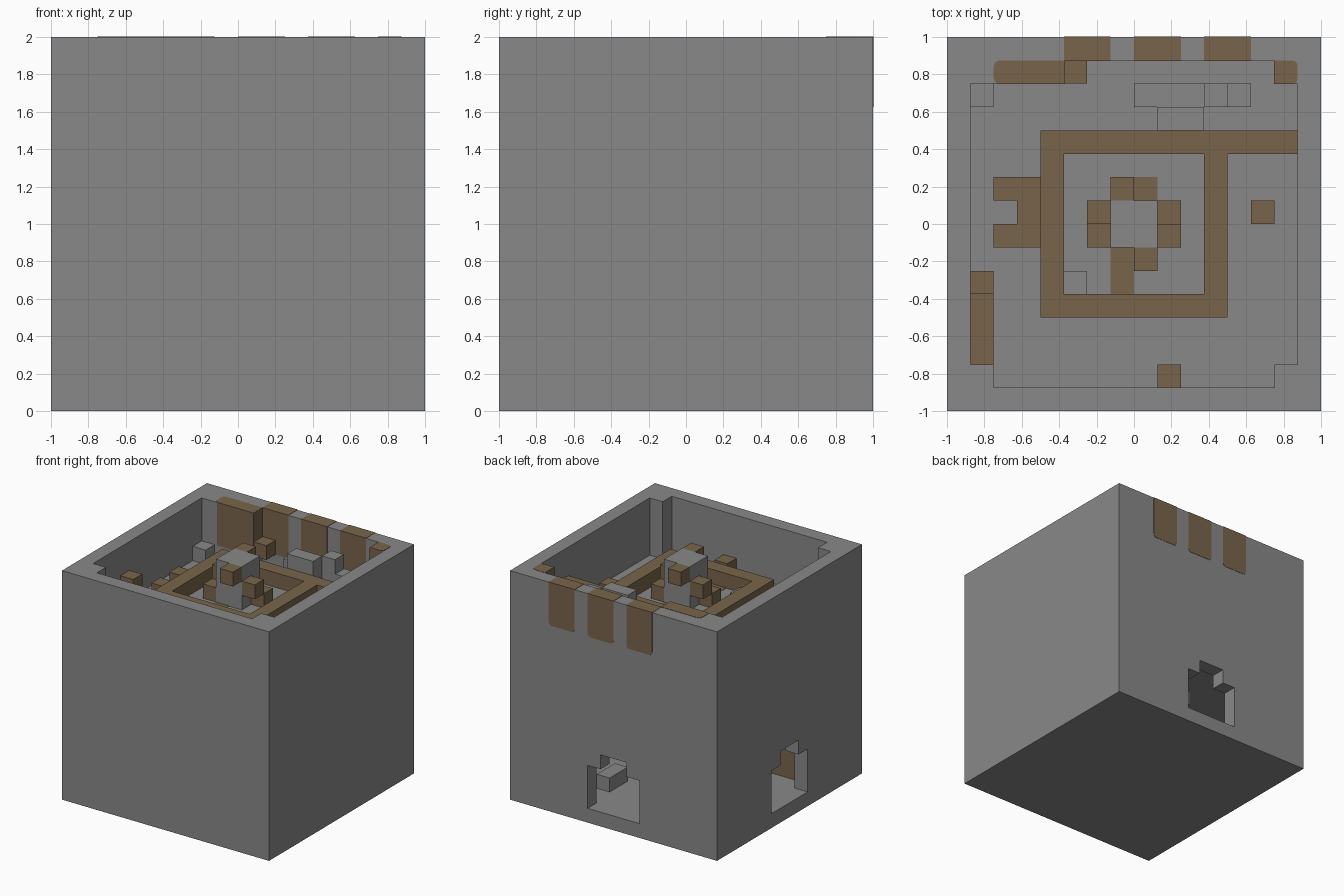
import bpy, bmesh
from mathutils import Vector

CELL = 0.125  # the whole model sits on a 16-cell grid

cube = bpy.data.objects.get("Cube")
if cube:
    bpy.data.objects.remove(cube)


def material(name, rgb):
    mat = bpy.data.materials.new(name)
    mat.use_nodes = True
    colour = (*rgb, 1.0)
    mat.diffuse_color = colour
    mat.node_tree.nodes["Principled BSDF"].inputs["Base Color"].default_value = colour
    return mat


STONE = material("stone_grey", (0.25, 0.25, 0.25))
WOOD = material("wood_brown", (0.19, 0.13, 0.07))


def blocks(name, mat, *boxes, soften=None):
    """One object from boxes (x0, x1, y0, y1, z0, z1) in grid cells."""
    bm = bmesh.new()
    for x0, x1, y0, y1, z0, z1 in boxes:
        made = bmesh.ops.create_cube(bm, size=1)["verts"]
        for v in made:
            v.co = Vector((x1 if v.co.x > 0 else x0,
                           y1 if v.co.y > 0 else y0,
                           z1 if v.co.z > 0 else z0)) * CELL
    if soften:
        edges = [e for e in bm.edges if soften(e)]
        bmesh.ops.bevel(bm, geom=edges, offset=0.03, segments=3,
                        profile=0.5, affect='EDGES')
    mesh = bpy.data.meshes.new(name)
    bm.to_mesh(mesh)
    bm.free()
    mesh.materials.append(mat)
    obj = bpy.data.objects.new(name, mesh)
    bpy.context.collection.objects.link(obj)
    return obj


# Outer shell: base, plain walls, walls with stepped doorways
blocks("base", STONE, (-8, 8, -8, 8, 0, 1))
blocks("front_wall", STONE, (-8, 8, -8, -7, 1, 16))
blocks("right_wall", STONE, (7, 8, -7, 7, 1, 16))
door_wall = [(-7, -2, 1), (2, 7, 1), (-2, -1, 4), (1, 2, 4), (-1, 1, 5)]
blocks("back_wall", STONE, *[(a, b, 7, 8, z, 16) for a, b, z in door_wall])
blocks("left_wall", STONE, *[(-8, -7, a, b, z, 16) for a, b, z in door_wall])
blocks("back_corners", STONE, *[(x, x + 1, 7, 8, 1, 16) for x in (-8, 7)])
blocks("inner_pillars", STONE,
       (-7, -6, -7, -6, 1, 16), (6, 7, -7, -6, 1, 16),
       (6, 7, 6, 7, 1, 16), (-7, -3, 6, 7, 1, 16))

# Brown patches running over the back wall, with rounded lower ends
EPS = 0.02


def low_end(e):
    a, b = (v.co for v in e.verts)
    return abs(a.y - b.y) > 0.05 and max(a.z, b.z) < 1.7


def side_end(sign):
    def test(e):
        a, b = (v.co for v in e.verts)
        limit = 0.7 if sign < 0 else 0.8
        return abs(a.z - b.z) > 0.05 and min(a.x * sign, b.x * sign) > limit
    return test


for i, x in enumerate((-3, 0, 3)):
    blocks(f"wall_patch_{i + 1}", WOOD,
           (x, x + 2, 7 - EPS, 8 + EPS, 13, 16 + EPS), soften=low_end)
blocks("inner_patch", WOOD, (-6, -3 + EPS, 6 - EPS, 7, 13, 16 + EPS), soften=side_end(-1))
blocks("corner_patch", WOOD, (6 - EPS, 7, 6 - EPS, 7, 13, 16 + EPS), soften=side_end(1))
blocks("wall_bracket", WOOD, (-3, -2, 6, 7, 13, 14))

# Floors
blocks("middle_floor", STONE, (-7, 7, -7, 7, 6 + EPS, 7 - EPS))
blocks("upper_floor", STONE, (-7, 7, -7, 7, 11, 12))
blocks("landing", STONE, (-3, 3, -3, 3, 12, 13 - EPS))
blocks("landing_block", STONE, (-3, -2, -3, -2, 12, 13.3))
blocks("landing_bridge", WOOD, (-1, 0, -3, -2, 12, 13))

# Railing around the landing, running on to the right wall
blocks("railing", WOOD,
       (-4, -3, -4, 4, 12, 14), (3, 4, -4, 3, 12, 14),
       (-3, 3, -4, -3, 12, 14), (-3, 7, 3, 4, 12, 14))

# Central column with a double spiral of steps
blocks("column", STONE, (-1, 1, -1, 1, 1, 16))
ring = [(0, -2), (1, -1), (1, 0), (0, 1), (-1, 1), (-2, 0), (-2, -1), (-1, -2)]
steps = []
for i, (x, y) in enumerate(ring):
    for top in range(16 - i % 4, 1, -4):
        steps.append((x, x + 1, y, y + 1, top - 1, top))
blocks("spiral_steps", WOOD, *steps)

# Upper storey furniture
blocks("armchair", WOOD, (-6, -4, 1, 2, 12, 13), (-6, -4, -1, 0, 12, 13),
       (-5, -4, 0, 1, 12, 13))
blocks("bench", WOOD, (-7, -6, -6, -3, 12, 13), (-7, -6, -3, -2, 12, 14))
blocks("stools", WOOD, (1, 2, -7, -6, 12, 13), (5, 6, 0, 1, 12, 13))
blocks("corner_block", STONE, (-7, -6, 5, 6, 12, 13))
blocks("counter", STONE, (0, 3, 5, 6, 12, 14), (1, 3, 4, 5, 12, 15),
       (3, 4, 5, 6, 12, 15), (4, 5, 5, 6, 12, 14))

# Ground floor pieces behind the doorways
blocks("ground_shelf", STONE, (1, 2, 5, 7, 2, 3))
blocks("ground_screen", WOOD, (-7, -4, -4, -3, 1, 5))
